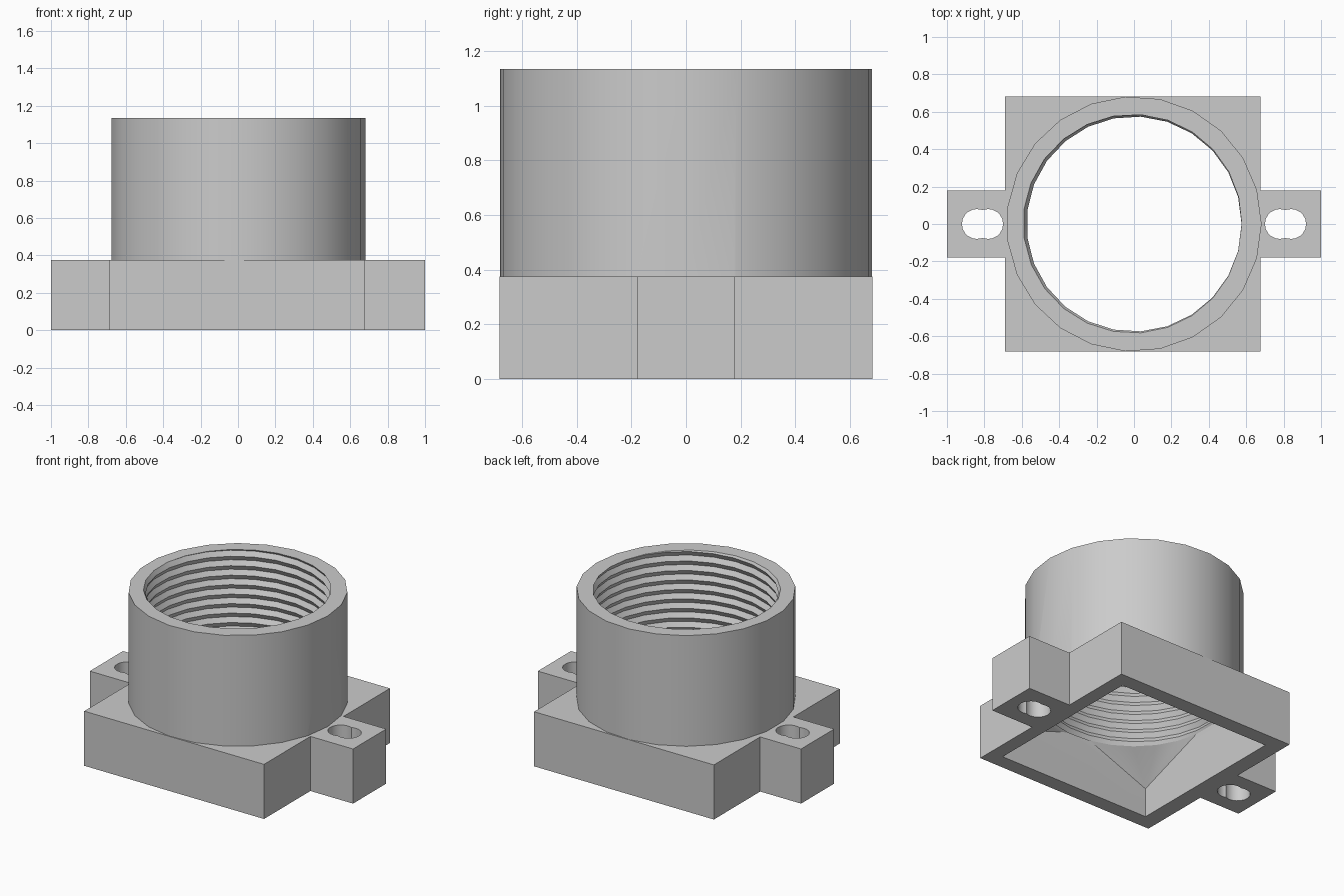
import bpy, bmesh
from math import pi, tau, cos, sin, radians

if "Cube" in bpy.data.objects:
    bpy.data.objects.remove(bpy.data.objects["Cube"], do_unlink=True)

BASE_H, TOP = 0.375, 1.135      # base height, overall height
HALF, INNER = 0.683, 0.58       # outer and inner half size
PITCH, MINOR, DEPTH = 0.065, 0.575, 0.019

grey = bpy.data.materials.new("plain grey")
grey.use_nodes = True
colour = (0.6, 0.6, 0.6, 1)
grey.diffuse_color = colour
grey.node_tree.nodes["Principled BSDF"].inputs["Base Color"].default_value = colour


def finish(name, bm):
    bmesh.ops.recalc_face_normals(bm, faces=bm.faces)
    mesh = bpy.data.meshes.new(name)
    bm.to_mesh(mesh)
    bm.free()
    mesh.materials.append(grey)
    obj = bpy.data.objects.new(name, mesh)
    bpy.context.collection.objects.link(obj)
    return obj


def prism(name, outline, z0, z1):
    bm = bmesh.new()
    low = [bm.verts.new((x, y, z0)) for x, y in outline]
    high = [bm.verts.new((x, y, z1)) for x, y in outline]
    bm.faces.new(low)
    bm.faces.new(high)
    for i in range(len(low)):
        j = (i + 1) % len(low)
        bm.faces.new((low[i], low[j], high[j], high[i]))
    return finish(name, bm)


def circle(r, sides, cx=0.0):
    return [(cx + r * cos(tau * i / sides), r * sin(tau * i / sides)) for i in range(sides)]


def combine(target, tool, operation):
    bpy.context.view_layer.objects.active = target
    mod = target.modifiers.new(tool.name, 'BOOLEAN')
    mod.operation, mod.object, mod.solver = operation, tool, 'EXACT'
    bpy.ops.object.modifier_apply(modifier=mod.name)
    bpy.data.objects.remove(tool, do_unlink=True)


def thread_cutter(z0, z1, sides=25):
    # Helical V-shaped surface, trimmed flat at both ends
    bm = bmesh.new()
    columns = []
    for i in range(sides + 1):
        a = tau * i / sides
        turn = (a - radians(170)) / tau
        column = []
        for k in range(-30, 8):
            z = min(max(TOP + (k / 2 + turn) * PITCH, z0), z1)
            phase = ((z - TOP) / PITCH - turn) % 1
            r = MINOR + DEPTH * abs(2 * phase - 1)
            column.append(bm.verts.new((r * cos(a), r * sin(a), z)))
        columns.append(column)
    for c, d in zip(columns, columns[1:]):
        for k in range(len(c) - 1):
            bm.faces.new((c[k], d[k], d[k + 1], c[k + 1]))
    bmesh.ops.remove_doubles(bm, verts=bm.verts, dist=0.00005)
    bmesh.ops.holes_fill(bm, edges=[e for e in bm.edges if e.is_boundary], sides=0)
    return finish("thread_cutter", bm)


def funnel_cutter():
    # Square pocket blending into the round bore
    bm = bmesh.new()
    for z in (-0.1, 0.2):
        for x in (-INNER, INNER):
            for y in (-INNER, INNER):
                bm.verts.new((x, y, z))
    for x, y in circle(INNER, 25):
        bm.verts.new((x, y, BASE_H))
    bmesh.ops.convex_hull(bm, input=bm.verts)
    return finish("funnel_cutter", bm)


# Square base with a tab on each side
L, R, T = -0.69, 0.676, 0.18
body = prism("threaded_mount", [
    (L, -HALF), (R, -HALF), (R, -T), (1, -T), (1, T), (R, T),
    (R, HALF), (L, HALF), (L, T), (-1, T), (-1, -T), (L, -T)], 0, BASE_H)

# Round collar
combine(body, prism("collar", circle(0.682, 23), 0.3, TOP), 'UNION')

# Hollow interior
combine(body, funnel_cutter(), 'DIFFERENCE')
combine(body, thread_cutter(BASE_H - 0.004, TOP + 0.025), 'DIFFERENCE')

# Screw slots, each made of two overlapping holes
for side in (-1, 1):
    for offset in (0.78, 0.84):
        hole = prism("screw_hole", circle(0.08, 20, side * offset), -0.1, 0.5)
        combine(body, hole, 'DIFFERENCE')

body.select_set(True)
bpy.context.view_layer.objects.active = body
bpy.ops.object.shade_smooth_by_angle(angle=radians(30))
